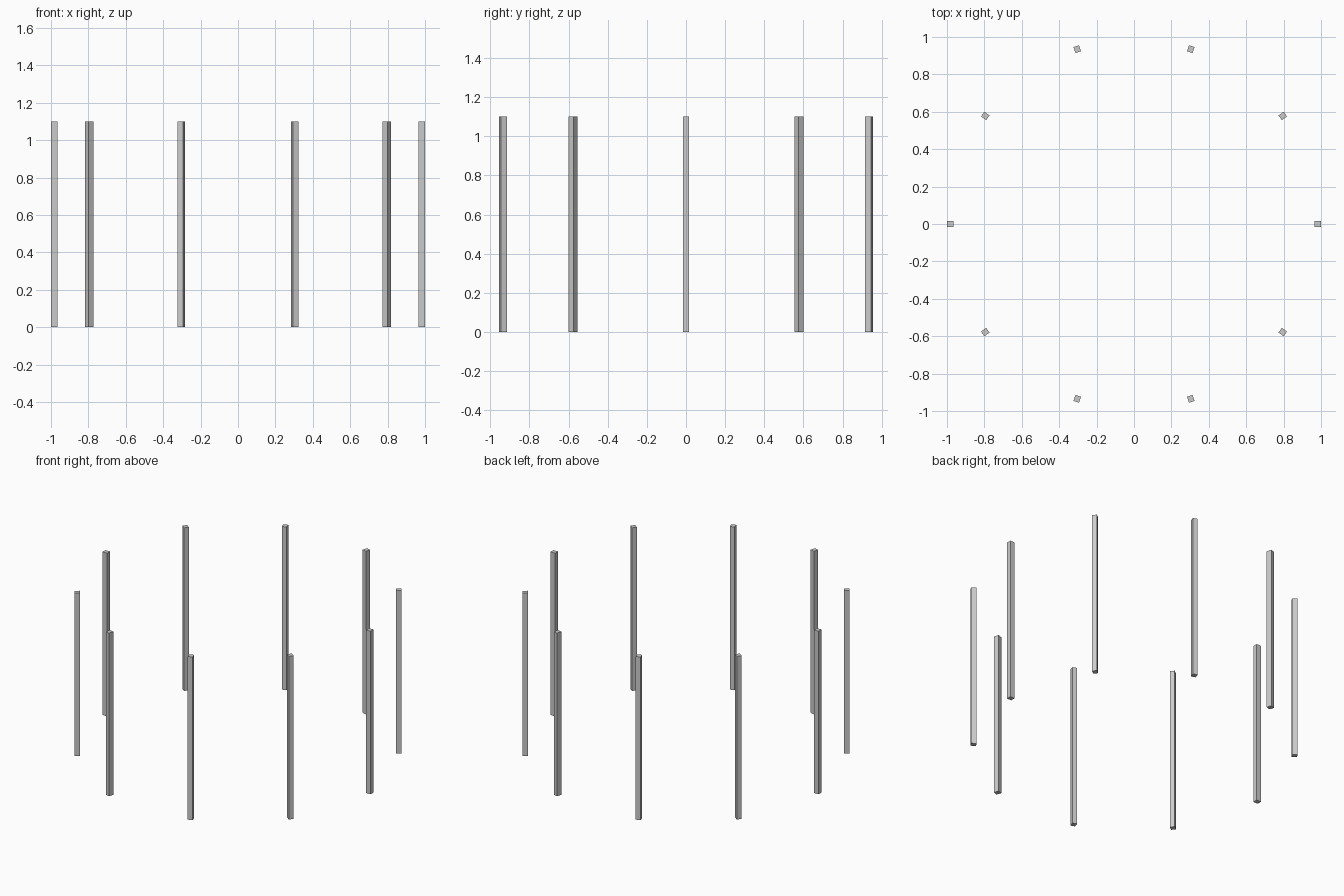
import bpy, math

if "Cube" in bpy.data.objects:
    bpy.data.objects.remove(bpy.data.objects["Cube"])

COUNT = 10
RADIAL, TANGENT, HEIGHT = 0.034, 0.031, 1.10
RING = 1.0 - RADIAL / 2


def post(i):
    """Square upright facing the ring centre."""
    a = 2 * math.pi * i / COUNT
    bpy.ops.mesh.primitive_cube_add(
        size=1,
        location=(RING * math.cos(a), RING * math.sin(a), HEIGHT / 2),
        rotation=(0, 0, a))
    ob = bpy.context.object
    ob.name = f"post_{i + 1:02d}"
    ob.scale = (RADIAL, TANGENT, HEIGHT)
    bpy.ops.object.transform_apply(location=False, rotation=False, scale=True)


# Ring of posts
for i in range(COUNT):
    post(i)
